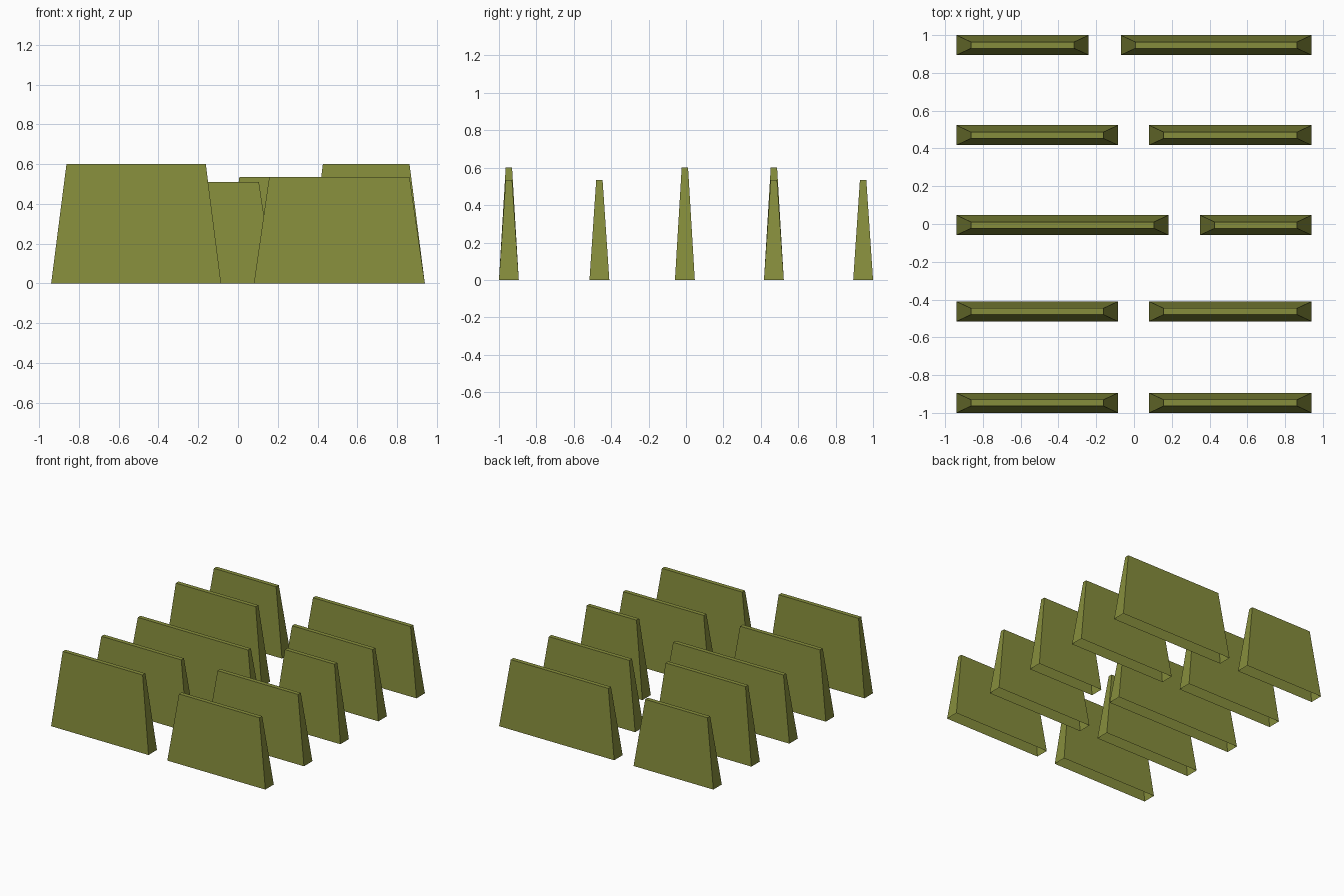
import bpy, bmesh

if "Cube" in bpy.data.objects:
    bpy.data.objects.remove(bpy.data.objects["Cube"])

# Olive paint shared by every block
olive = bpy.data.materials.new("olive")
olive.diffuse_color = (0.24, 0.27, 0.045, 1)
olive.use_nodes = True
olive.node_tree.nodes["Principled BSDF"].inputs["Base Color"].default_value = olive.diffuse_color

HALF_DEPTH = 0.053      # half thickness at the base
INSET_X, INSET_Y = 0.077, 0.036   # taper towards the top
TALL, MID, LOW = 0.60, 0.535, 0.51
END = 0.94              # outer ends of every row


def tapered_block(name, x0, x1, y, h):
    """Slab narrowing to the top, left open underneath."""
    bm = bmesh.new()
    loops = []
    for z, ix, iy in ((0, 0, 0), (h, INSET_X, INSET_Y)):
        hx, hy = (x1 - x0) / 2 - ix, HALF_DEPTH - iy
        loops.append([bm.verts.new((sx * hx, sy * hy, z))
                      for sx, sy in ((-1, -1), (1, -1), (1, 1), (-1, 1))])
    base, top = loops
    bm.faces.new(top)
    for i in range(4):
        j = (i + 1) % 4
        bm.faces.new((base[i], base[j], top[j], top[i]))
    mesh = bpy.data.meshes.new(name)
    bm.to_mesh(mesh)
    bm.free()
    mesh.materials.append(olive)
    obj = bpy.data.objects.new(name, mesh)
    obj.location = ((x0 + x1) / 2, y, 0)
    bpy.context.collection.objects.link(obj)


# Rows front to back: y, gap start, gap end, left height, right height
rows = [
    (-0.947, -0.085, 0.08, TALL, MID),
    (-0.463, -0.085, 0.08, MID, MID),
    (-0.006, 0.182, 0.35, LOW, TALL),
    (0.470, -0.085, 0.08, TALL, MID),
    (0.947, -0.24, -0.07, MID, MID),
]
for n, (y, gap0, gap1, h_left, h_right) in enumerate(rows, 1):
    tapered_block(f"left_block_row_{n}", -END, gap0, y, h_left)
    tapered_block(f"right_block_row_{n}", gap1, END, y, h_right)
